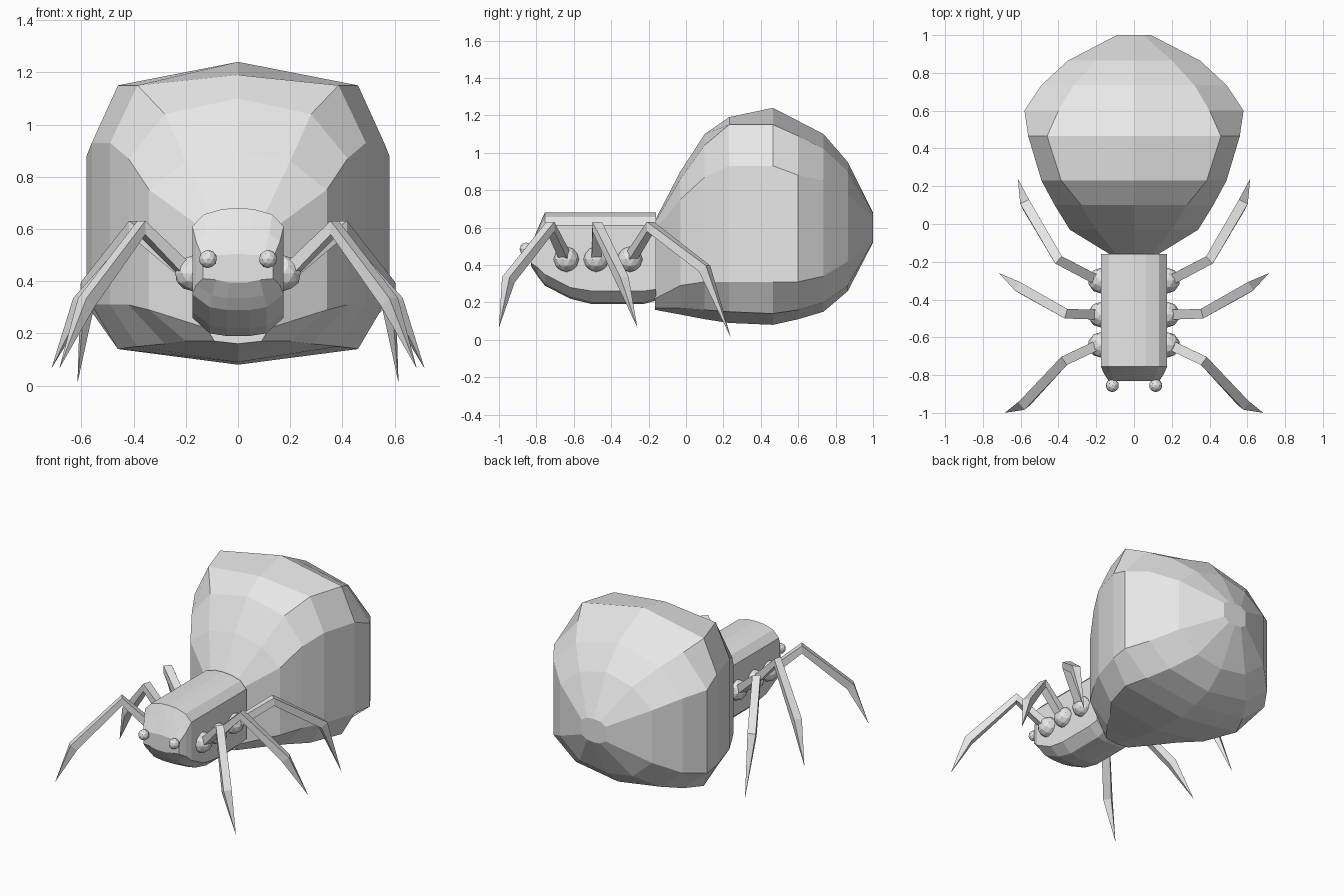
import bpy, bmesh
from mathutils import Vector

if "Cube" in bpy.data.objects:
    bpy.data.objects.remove(bpy.data.objects["Cube"])

grey = bpy.data.materials.new("light_grey")
grey.diffuse_color = (0.8, 0.8, 0.8, 1)
grey.use_nodes = True
grey.node_tree.nodes["Principled BSDF"].inputs["Base Color"].default_value = grey.diffuse_color


def finish(name, bm):
    """Turn a bmesh into a flat shaded object."""
    bmesh.ops.recalc_face_normals(bm, faces=bm.faces)
    mesh = bpy.data.meshes.new(name)
    bm.to_mesh(mesh)
    bm.free()
    mesh.materials.append(grey)
    obj = bpy.data.objects.new(name, mesh)
    bpy.context.collection.objects.link(obj)
    return obj


def loft(name, rings):
    """Skin closed rings of points; a one-point ring makes a tip."""
    bm = bmesh.new()
    loops = [[bm.verts.new(p) for p in ring] for ring in rings]
    for a, b in zip(loops, loops[1:]):
        n = len(a)
        for i in range(n):
            j = (i + 1) % n
            if len(b) == 1:
                bm.faces.new((a[i], a[j], b[0]))
            else:
                bm.faces.new((a[i], a[j], b[j], b[i]))
    for ring in (loops[0], loops[-1]):
        if len(ring) > 2:
            bm.faces.new(ring)
    return finish(name, bm)


def mirrored_ring(y, half):
    """Full ring from right-half (x, z) points, top centre to bottom centre."""
    left = [(-x, z) for x, z in reversed(half) if x > 0]
    return [(x, y, z) for x, z in half + left]


def ball(name, centre, radius):
    bm = bmesh.new()
    bmesh.ops.create_icosphere(bm, subdivisions=2, radius=radius)
    bmesh.ops.translate(bm, verts=bm.verts, vec=centre)
    return finish(name, bm)


# Abdomen: y, side width, corner width, then heights from top to bottom
abdomen = [
    (-0.165, .12, .09, .64, .63, .59, .22, .17, .16),
    (-0.03, .34, .20, .90, .86, .75, .29, .17, .135),
    (0.10, .42, .28, 1.10, 1.04, .87, .31, .16, .11),
    (0.23, .49, .385, 1.19, 1.15, .93, .31, .15, .09),
    (0.465, .56, .46, 1.24, 1.15, .93, .31, .14, .08),
    (0.60, .58, .40, 1.17, 1.09, .88, .31, .16, .11),
    (0.735, .49, .32, 1.10, 1.02, .85, .34, .20, .15),
    (0.865, .35, .20, .95, .90, .78, .42, .29, .26),
    (1.00, .09, .05, .68, .675, .65, .55, .525, .52),
]
loft("abdomen", [
    mirrored_ring(y, [(0, t), (c, tc), (w, ts), (w, bs), (c, bc), (0, b)])
    for y, w, c, t, tc, ts, bs, bc, b in abdomen])

# Head and thorax: y, width, top, shoulder, lower side, bottom
thorax = [
    (-0.83, .135, .505, .49, .41, .395),
    (-0.79, .16, .60, .55, .385, .335),
    (-0.755, .175, .68, .61, .35, .29),
    (-0.62, .175, .68, .61, .28, .22),
    (-0.50, .175, .68, .61, .26, .19),
    (-0.23, .175, .68, .61, .26, .19),
    (-0.16, .175, .68, .61, .27, .21),
]
loft("thorax", [
    mirrored_ring(y, [(0, t), (.35 * w, t - .004), (.75 * w, t - .35 * (t - s)),
                      (w, s), (w, l), (.62 * w, b + .01), (.25 * w, b), (0, b)])
    for y, w, t, s, l, b in thorax])

# Legs: hip, knee, shin and tip on the right side
legs = {
    "front": [(.19, -.64, .43), (.37, -.725, .605), (.58, -.95, .32), (.685, -1.0, .065)],
    "middle": [(.19, -.48, .43), (.36, -.475, .605), (.60, -.34, .32), (.715, -.26, .065)],
    "rear": [(.19, -.30, .43), (.40, -.19, .605), (.57, .10, .38), (.615, .24, .01)],
}


def leg(name, path):
    pts = [Vector(p) for p in path]
    rings = []
    for i, p in enumerate(pts[:-1]):
        before = (p - pts[max(i - 1, 0)]).normalized()
        after = (pts[i + 1] - p).normalized()
        along = (before + after).normalized()
        side = along.cross(Vector((0, 0, 1))).normalized() * .026
        up = side.cross(along).normalized() * .026
        rings.append([p + side + up, p - side + up, p - side - up, p + side - up])
    rings.append([pts[-1]])
    return loft(name, rings)


for label, sx in (("right", 1), ("left", -1)):
    for pos, path in legs.items():
        leg(f"{pos}_leg_{label}", [(sx * x, y, z) for x, y, z in path])
        ball(f"{pos}_hip_{label}", (sx * .175, path[0][1], .43), .068)
    ball(f"eye_{label}", (sx * .115, -.855, .485), .035)
